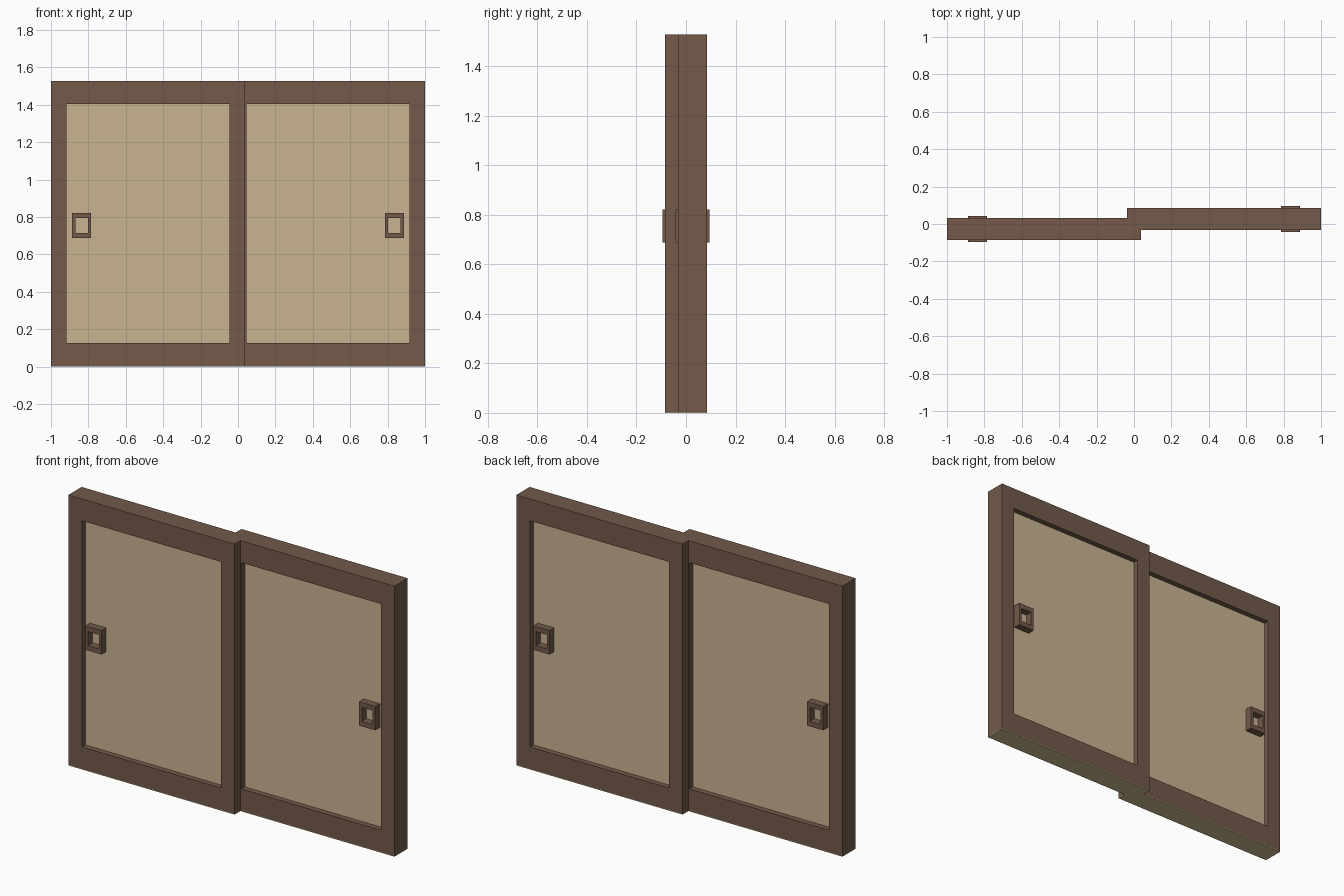
import bpy, bmesh
from math import pi
from mathutils import Matrix

cube = bpy.data.objects.get("Cube")
if cube:
    bpy.data.objects.remove(cube)


def material(name, rgb):
    """Flat colour from sRGB bytes, stored as linear values."""
    col = [((c / 255 + 0.055) / 1.055) ** 2.4 for c in rgb] + [1]
    mat = bpy.data.materials.new(name)
    mat.use_nodes = True
    mat.diffuse_color = col
    mat.node_tree.nodes["Principled BSDF"].inputs["Base Color"].default_value = col
    return mat


WOOD = material("brown wood", (115, 90, 74))
PAPER = material("tan paper", (202, 180, 145))
STRAW = material("straw underside", (206, 190, 145))


def finish(name, bm, mat, turn):
    bmesh.ops.transform(bm, matrix=Matrix.Rotation(turn, 4, 'Z'), verts=bm.verts)
    bmesh.ops.recalc_face_normals(bm, faces=bm.faces)
    me = bpy.data.meshes.new(name)
    bm.to_mesh(me)
    bm.free()
    me.materials.append(mat)
    bpy.context.collection.objects.link(bpy.data.objects.new(name, me))


def box(name, mat, turn, x0, x1, y0, y1, z0, z1):
    bm = bmesh.new()
    size = Matrix.Diagonal((x1 - x0, y1 - y0, z1 - z0, 1))
    mid = Matrix.Translation(((x0 + x1) / 2, (y0 + y1) / 2, (z0 + z1) / 2))
    bmesh.ops.create_cube(bm, size=1, matrix=mid @ size)
    finish(name, bm, mat, turn)


def ring(name, mat, turn, x0, x1, y0, y1, z0, z1, bx, bz):
    """Rectangular frame with a through opening along y."""
    bm = bmesh.new()

    def loop(y, dx, dz):
        return [bm.verts.new((x, y, z)) for x, z in (
            (x0 + dx, z0 + dz), (x1 - dx, z0 + dz),
            (x1 - dx, z1 - dz), (x0 + dx, z1 - dz))]

    loops = [loop(y0, 0, 0), loop(y0, bx, bz), loop(y1, bx, bz), loop(y1, 0, 0)]
    for a, b in zip(loops, loops[1:] + loops[:1]):
        for i in range(4):
            j = (i + 1) % 4
            bm.faces.new((a[i], a[j], b[j], b[i]))
    finish(name, bm, mat, turn)


# Door dimensions
X0, X1 = -1.0, 0.038
FRONT, BACK = -0.085, 0.033
TOP, SOLE = 1.527, 0.004
STILE, RAIL, INSET, PROUD = 0.084, 0.123, 0.031, 0.01

# The second door is the first one turned half round
for side, turn in (("right", 0), ("left", pi)):
    ring(side + "_door_frame", WOOD, turn, X0, X1, FRONT, BACK, SOLE, TOP, STILE, RAIL)
    box(side + "_door_sole", STRAW, turn, X0, X1, FRONT, BACK, 0, SOLE)
    box(side + "_door_panel", PAPER, turn, X0 + STILE - 0.01, X1 - STILE + 0.01,
        FRONT + INSET, BACK - INSET, RAIL - 0.01, TOP - RAIL + 0.01)
    # Raised pull frames on both faces of the panel
    for face, ya, yb in (("outer", FRONT - PROUD, FRONT + INSET),
                         ("inner", BACK - INSET, BACK + PROUD)):
        ring(f"{side}_door_{face}_pull", WOOD, turn, -0.887, -0.786, ya, yb,
             0.687, 0.822, 0.017, 0.028)
